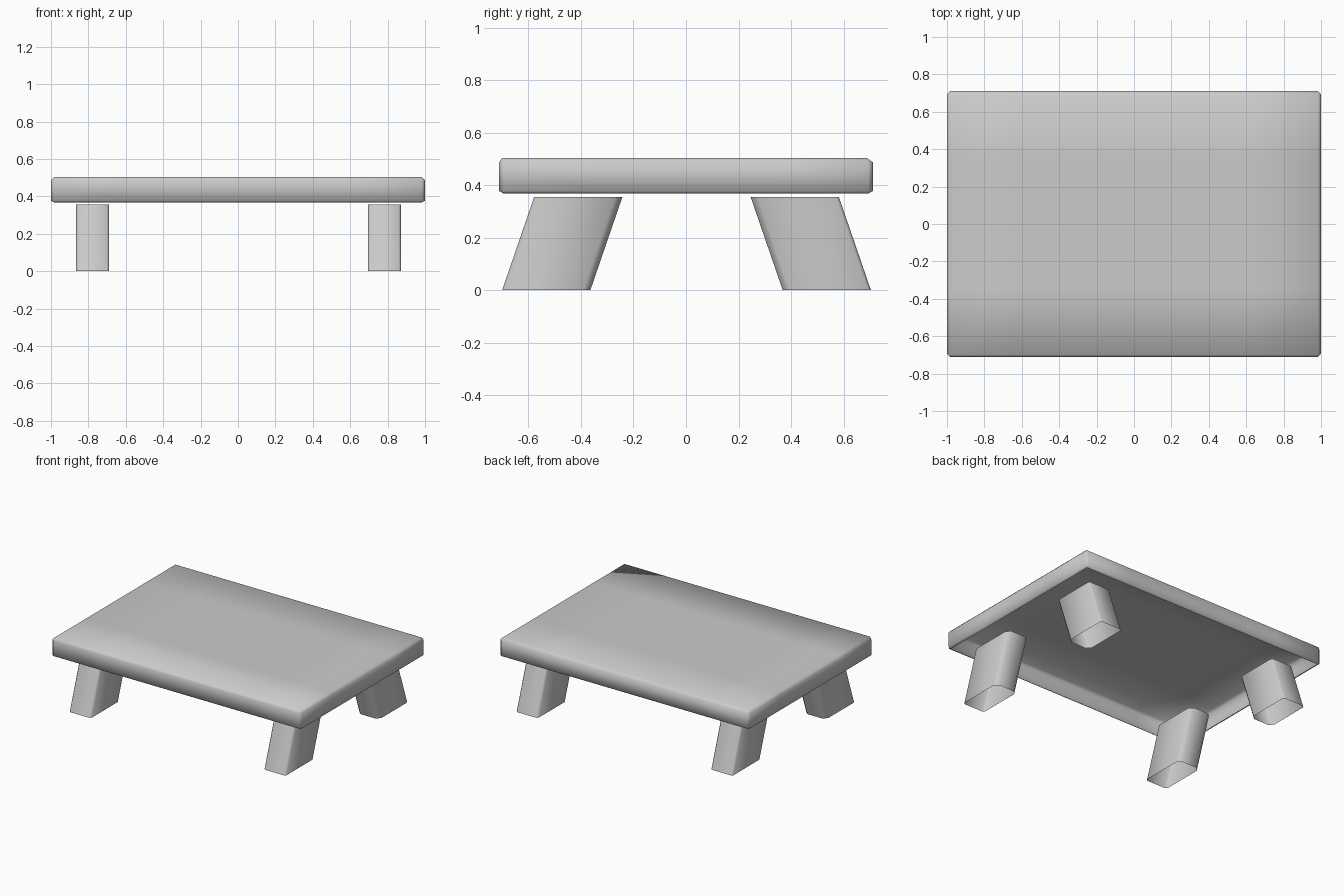
import bpy
import bmesh
from mathutils import Vector

default = bpy.data.objects.get("Cube")
if default:
    bpy.data.objects.remove(default, do_unlink=True)

# Single plain grey finish
grey = bpy.data.materials.new("plain_grey")
grey.use_nodes = True
colour = (0.6, 0.6, 0.6, 1)
grey.diffuse_color = colour
grey.node_tree.nodes["Principled BSDF"].inputs["Base Color"].default_value = colour


def add_object(name, bm):
    bmesh.ops.recalc_face_normals(bm, faces=bm.faces)
    for face in bm.faces:
        face.smooth = True
    mesh = bpy.data.meshes.new(name)
    bm.to_mesh(mesh)
    bm.free()
    mesh.materials.append(grey)
    obj = bpy.data.objects.new(name, mesh)
    bpy.context.collection.objects.link(obj)
    return obj


def make_top():
    # Chamfered slab, hollow and open underneath
    bm = bmesh.new()
    bmesh.ops.create_cube(bm, size=1)
    bmesh.ops.scale(bm, verts=bm.verts, vec=(2, 1.422, 0.136))
    bmesh.ops.translate(bm, verts=bm.verts, vec=(0, 0, 0.436))
    bmesh.ops.bevel(bm, geom=bm.edges[:], offset=0.017, segments=1, affect='EDGES')
    # Steeper front chamfer on the upper face, shallow chamfer at the lower rim
    for vert in bm.verts:
        if vert.co.z > 0.5:
            vert.co.y -= 0.006
        elif 0.375 < vert.co.z < 0.4:
            vert.co.z -= 0.008
    underside = [f for f in bm.faces if f.calc_center_median().z < 0.37]
    bmesh.ops.delete(bm, geom=underside, context='FACES')
    # Cuts that keep the middle of the slab evenly shaded
    for axis, cut in ((Vector((1, 0, 0)), 0.62), (Vector((0, 1, 0)), 0.35)):
        for side in (-1, 1):
            geom = bm.verts[:] + bm.edges[:] + bm.faces[:]
            bmesh.ops.bisect_plane(bm, geom=geom, plane_co=axis * cut * side,
                                   plane_no=axis)
    add_object("table_top", bm)


def make_leg(name, side_x, side_y):
    # Open tube that splays outwards, chamfered more on its inner corners
    half_x, half_y = 0.088, 0.168
    outline = []
    for sx, sy in ((1, 1), (-1, 1), (-1, -1), (1, -1)):
        chamfer = 0.012 if sy > 0 else 0.028
        corner = [(sx * half_x, sy * (half_y - chamfer)),
                  (sx * (half_x - chamfer), sy * half_y)]
        outline += corner if sx * sy > 0 else corner[::-1]
    bm = bmesh.new()
    rings = []
    for z, centre_y in ((0, 0.534), (0.355, 0.412)):
        rings.append([bm.verts.new((side_x * 0.78 + 0.003 + x,
                                    side_y * (centre_y + y) + 0.002, z))
                      for x, y in outline])
    low, high = rings
    for i in range(len(low)):
        j = (i + 1) % len(low)
        bm.faces.new((low[i], low[j], high[j], high[i]))
    add_object(name, bm)


make_top()
for y_name, side_y in (("front", -1), ("back", 1)):
    for x_name, side_x in (("right", -1), ("left", 1)):
        make_leg(f"{y_name}_{x_name}_leg", side_x, side_y)
